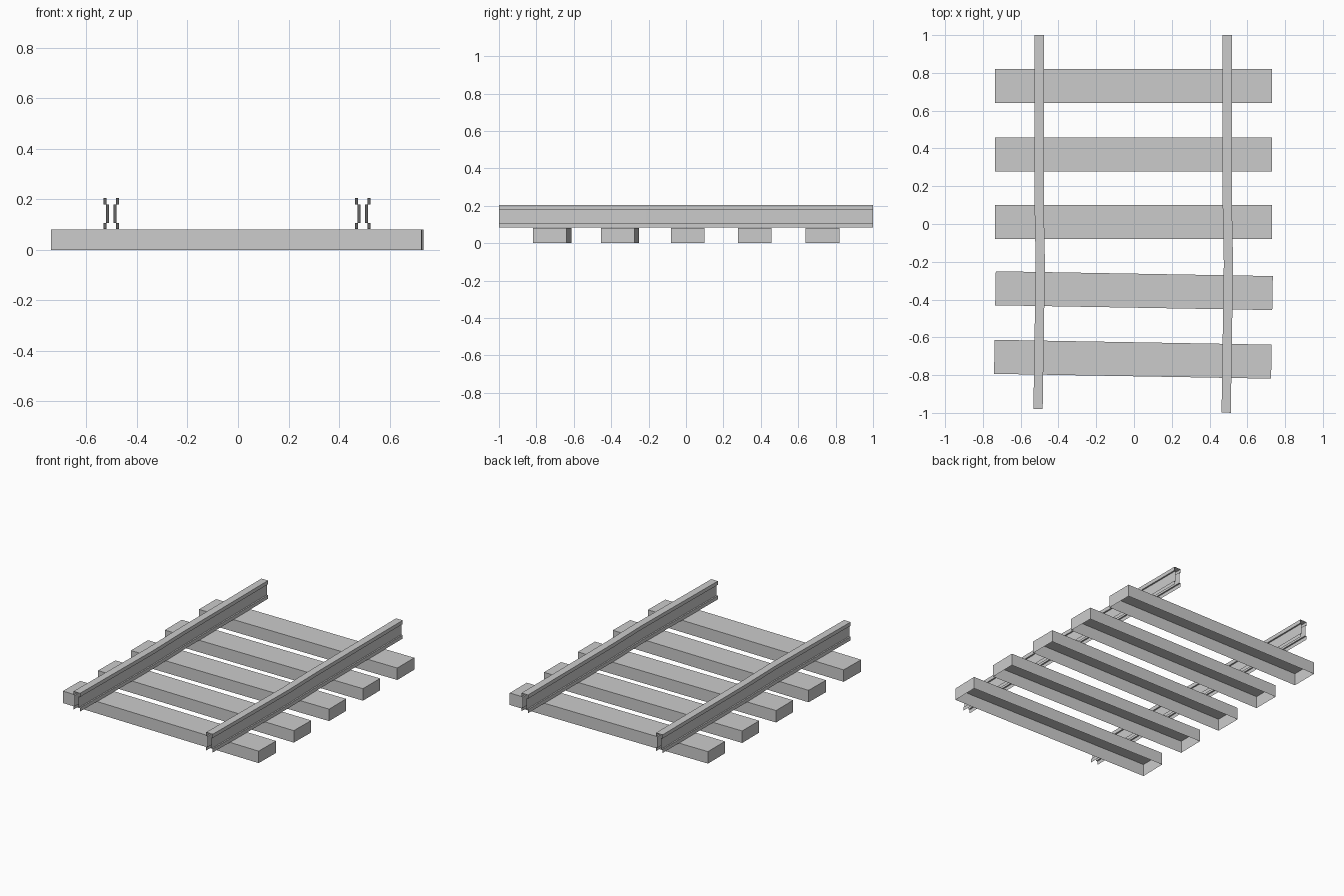
import bpy
import bmesh
from math import radians
from mathutils import Matrix, Vector

cube = bpy.data.objects.get("Cube")
if cube:
    bpy.data.objects.remove(cube, do_unlink=True)

# One plain grey for the whole track
grey = bpy.data.materials.new("track grey")
grey.use_nodes = True
colour = (0.6, 0.6, 0.6, 1)
grey.diffuse_color = colour
grey.node_tree.nodes["Principled BSDF"].inputs["Base Color"].default_value = colour


def finish(name, bm):
    mesh = bpy.data.meshes.new(name)
    bm.to_mesh(mesh)
    bm.free()
    mesh.materials.append(grey)
    obj = bpy.data.objects.new(name, mesh)
    bpy.context.collection.objects.link(obj)
    return obj


# Sleeper: a box with an open underside
def sleeper(name, x, y, turn=0):
    bm = bmesh.new()
    bmesh.ops.create_cube(bm, size=1)
    under = [f for f in bm.faces if f.normal.z < -0.9]
    bmesh.ops.delete(bm, geom=under, context="FACES_ONLY")
    place = (Matrix.Translation((x, y, 0.04))
             @ Matrix.Rotation(turn, 4, "Z")
             @ Matrix.Diagonal((1.467, 0.18, 0.08, 1)))
    bm.transform(place)
    finish(name, bm)


for i, y in enumerate((0.73, 0.368, 0.01)):
    sleeper(f"rear_sleeper_{i + 1}", -0.003, y)
for i, (x, y) in enumerate(((0, -0.353), (-0.006, -0.716))):
    sleeper(f"front_sleeper_{i + 1}", x, y, radians(-1))

# Rail section: hollow I shape, open at the bottom and at both ends
FLANGE, WEB = 0.0245, 0.015
half = [(FLANGE, 0.083), (FLANGE, 0.107), (WEB, 0.107),
        (WEB, 0.18), (FLANGE, 0.18), (FLANGE, 0.205)]
profile = half + [(-x, z) for x, z in reversed(half)]


# Rail: the section swept along a path that bends slightly at the front
def rail(name, path):
    bm = bmesh.new()
    rows = [[bm.verts.new(Vector((px + x, py - skew * x, z))) for x, z in profile]
            for px, py, skew in path]
    for a, b in zip(rows, rows[1:]):
        for i in range(len(profile) - 1):
            bm.faces.new((a[i], a[i + 1], b[i + 1], b[i]))
    bmesh.ops.recalc_face_normals(bm, faces=bm.faces)
    # Keep the normals facing outward on the open shell
    top = max(bm.faces, key=lambda f: f.calc_center_median().z)
    if top.normal.z < 0:
        bmesh.ops.reverse_faces(bm, faces=bm.faces)
    finish(name, bm)


for name, x, end in (("right_rail", -0.502, -0.98), ("left_rail", 0.494, -0.999)):
    rail(name, [(x, 1, 0), (x, 0.1, 0), (x + 0.006, -0.21, 0), (x - 0.006, end, 0.017)])
